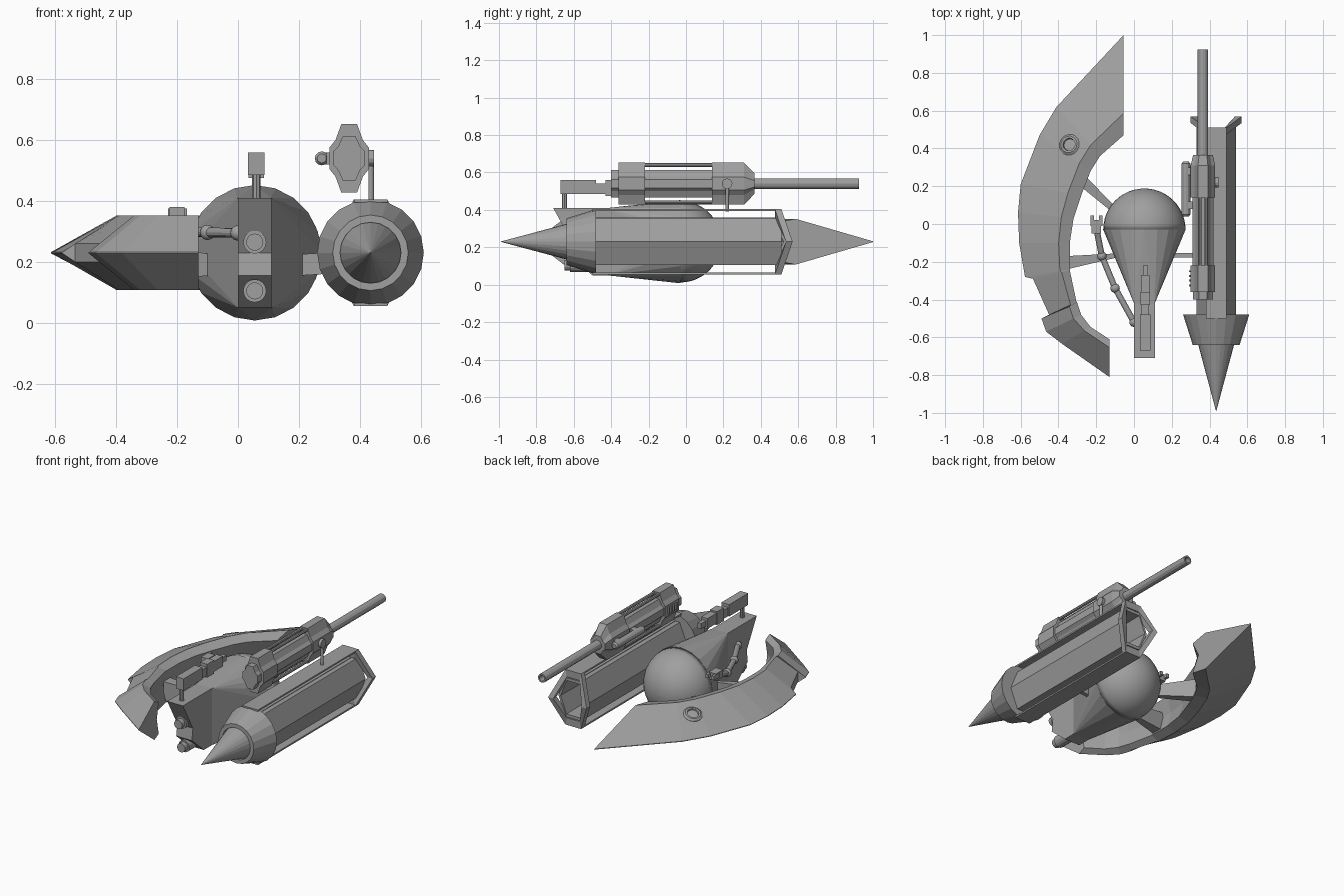
import bpy
import bmesh
from math import sin, cos, pi
from mathutils import Vector

default_cube = bpy.data.objects.get("Cube")
if default_cube:
    bpy.data.objects.remove(default_cube)

hull_grey = bpy.data.materials.new("hull_grey")
hull_grey.use_nodes = True
GREY = (0.35, 0.35, 0.35, 1)
hull_grey.diffuse_color = GREY
hull_grey.node_tree.nodes["Principled BSDF"].inputs["Base Color"].default_value = GREY


def finish(name, bm, smooth=False):
    """Turn a bmesh into a named, coloured object."""
    bmesh.ops.recalc_face_normals(bm, faces=bm.faces)
    mesh = bpy.data.meshes.new(name)
    bm.to_mesh(mesh)
    bm.free()
    mesh.materials.append(hull_grey)
    for poly in mesh.polygons:
        poly.use_smooth = smooth
    obj = bpy.data.objects.new(name, mesh)
    bpy.context.collection.objects.link(obj)
    return obj


def loft(name, rings, caps=True, smooth=False, closed=False):
    """Skin a list of equal-length point rings."""
    bm = bmesh.new()
    rows = [[bm.verts.new(p) for p in ring] for ring in rings]
    pairs = list(zip(rows, rows[1:]))
    if closed:
        pairs.append((rows[-1], rows[0]))
    for a, b in pairs:
        for i in range(len(a)):
            j = (i + 1) % len(a)
            bm.faces.new((a[i], a[j], b[j], b[i]))
    if caps and not closed:
        bm.faces.new(rows[0])
        bm.faces.new(rows[-1])
    return finish(name, bm, smooth)


def along_y(section, centre, steps):
    """Rings of an x/z section at (y, x scale, z scale) steps."""
    cx, cz = centre
    return [[(cx + x * sx, y, cz + z * sz) for x, z in section] for y, sx, sz in steps]


def circle(n):
    return [(cos(2 * pi * i / n), sin(2 * pi * i / n)) for i in range(n)]


def lathe(name, centre, profile, n=24, smooth=False):
    return loft(name, along_y(circle(n), centre, [(y, r, r) for y, r in profile]), smooth=smooth)


def rod(name, a, b, r1, r2=None, n=12):
    """Straight round bar between two points."""
    a, b = Vector(a), Vector(b)
    turn = (b - a).to_track_quat("Z", "Y")
    ends = ((a, r1), (b, r1 if r2 is None else r2))
    return loft(name, [[p + turn @ Vector((c * r, s * r, 0)) for c, s in circle(n)] for p, r in ends])


def box(name, low, high):
    (x, y, z), (u, v, w) = low, high
    return loft(name, [[(x, t, z), (u, t, z), (u, t, w), (x, t, w)] for t in (y, v)])


def ball(name, centre, r):
    bm = bmesh.new()
    bmesh.ops.create_uvsphere(bm, u_segments=16, v_segments=10, radius=r)
    bmesh.ops.translate(bm, verts=bm.verts, vec=centre)
    return finish(name, bm, True)


# Engine pod: spike, collar, hollow six-sided hull, plates and flared exhaust frame
POD = (0.435, 0.23)
lathe("pod_spike", POD, [(-0.99, 0.001), (-0.62, 0.1)])
lathe("pod_collar", POD, [(-0.6, 0.1), (-0.64, 0.1), (-0.64, 0.124), (-0.48, 0.175), (-0.48, 0.1)], 20)
HEX = [(0.055, 0.125), (0.105, 0), (0.055, -0.125), (-0.055, -0.125), (-0.105, 0), (-0.055, 0.125)]
loft("pod_hull", along_y(HEX, POD, [(-0.5, 1, 1), (0.51, 1, 1), (0.51, 0.85, 0.85), (0.2, 0.8, 0.8)]))
for side, label in ((1, "top"), (-1, "bottom")):
    z = POD[1] + side * 0.17
    box("pod_%s_plate" % label, (0.38, -0.5, z - 0.005), (0.49, 0.5, z + 0.005))
    box("pod_%s_spine" % label, (0.41, -0.5, POD[1] + side * 0.12 - 0.004),
        (0.46, 0.5, POD[1] + side * 0.12 + 0.008))


def frame_ring(wide, tall, top, y):
    pts = []
    for x, z in HEX:
        edge = z == 0
        pts.append((POD[0] + (x / 0.105 * wide if edge else x / 0.055 * top),
                    y + (0.06 if edge else 0), POD[1] + z / 0.125 * tall))
    return pts


loft("exhaust_frame", [frame_ring(0.135, 0.175, 0.055, 0.475), frame_ring(0.135, 0.175, 0.055, 0.51),
                       frame_ring(0.1, 0.13, 0.045, 0.51), frame_ring(0.1, 0.13, 0.045, 0.475)], closed=True)

# Large gun above the pod
GUN = (0.365, 0.54)
corner = [(0.026, 0.112), (0.045, 0.06), (0.065, 0.035)]
half = corner + [(x, -z) for x, z in reversed(corner)]
gun_section = half + [(-x, -z) for x, z in half]
loft("gun_body", along_y(gun_section, GUN, [
    (-0.4, 0.8, 0.65), (-0.36, 0.8, 0.65), (-0.36, 1, 1), (-0.22, 1, 1), (-0.22, 0.85, 0.65),
    (0.14, 0.85, 0.65), (0.14, 1, 1), (0.31, 1, 1), (0.365, 0.8, 0.5)]))
for side, label in ((1, "top"), (-1, "bottom")):
    for x in (-0.017, 0.017):
        z = GUN[1] + side * 0.1
        rod("gun_%s_rail" % label, (GUN[0] + x, -0.23, z), (GUN[0] + x, 0.15, z), 0.01, n=8)
lathe("gun_barrel", GUN, [(0.35, 0.028), (0.925, 0.028), (0.925, 0.018), (0.8, 0.018)], 12)
lathe("gun_scope", (0.275, GUN[1]), [(0.04, 0.015), (0.05, 0.023), (0.32, 0.023), (0.33, 0.015)], 12)
for y in (0.1, 0.28):
    box("scope_bracket", (0.28, y - 0.02, 0.52), (0.315, y + 0.02, 0.56))
for i in range(4):
    y = -0.33 + i * 0.025
    box("gun_side_fin", (0.29, y, 0.52), (0.32, y + 0.01, 0.56))
rod("gun_mount_post", (0.437, 0.22, 0.39), (0.437, 0.22, 0.54), 0.009)
rod("gun_mount_pivot", (0.41, 0.22, 0.54), (0.447, 0.22, 0.54), 0.028)

# Cockpit: dome at the back, tapering hull and raked nose
CAB = (0.055, 0.23)
R = 0.218
lathe("cockpit_dome", CAB, [(-0.03 + R * sin(a * pi / 24), max(R * cos(a * pi / 24), 0.001))
                            for a in range(13)], 32, True)
bm = bmesh.new()
for c, s in circle(20):
    bm.verts.new((CAB[0] + R * c, -0.03, CAB[1] + R * s * 1.02))
for x in (0, 0.11):
    for z in (0.05, 0.41):
        bm.verts.new((x, -0.42, z))
bmesh.ops.convex_hull(bm, input=bm.verts)
finish("cockpit_hull", bm)
nose = [(-0.4, 0.41), (-0.71, 0.41), (-0.61, 0.23), (-0.62, 0.155), (-0.5, 0.05), (-0.4, 0.05)]
loft("cockpit_nose", [[(x, y, z) for y, z in nose] for x in (0, 0.11)])
for z, front in ((0.265, -0.68), (0.105, -0.65)):
    lathe("nose_lamp", (CAB[0], z), [(-0.52, 0.038), (front + 0.03, 0.038), (front + 0.03, 0.028),
                                     (front, 0.028)], 16)

# Small gun on the nose
rod("nose_gun_post", (0.06, -0.65, 0.4), (0.06, -0.65, 0.49), 0.014, n=8)
for y, end, wide, low, high in ((-0.67, -0.48, 0.027, 0.485, 0.56), (-0.48, -0.43, 0.02, 0.485, 0.54),
                                (-0.43, -0.36, 0.025, 0.475, 0.56), (-0.36, -0.27, 0.022, 0.485, 0.55),
                                (-0.27, -0.22, 0.013, 0.5, 0.535)):
    box("nose_gun_block", (0.06 - wide, y, low), (0.06 + wide, end, high))

# Crescent blade: outer edge x, y, inner edge x, y, half thickness of the outer edge
stations = [
    (-0.055, 1, -0.055, 0.47, 0.002), (-0.41, 0.62, -0.18, 0.36, 0.002), (-0.5, 0.47, -0.23, 0.28, 0.002),
    (-0.6, 0.21, -0.28, 0.15, 0.002), (-0.614, 0.06, -0.32, 0.03, 0.002),
    (-0.608, -0.1, -0.34, -0.1, 0.002), (-0.577, -0.28, -0.34, -0.24, 0.002),
    (-0.535, -0.29, -0.34, -0.245, 0.03), (-0.445, -0.49, -0.305, -0.41, 0.03),
    (-0.49, -0.5, -0.3, -0.42, 0.002), (-0.465, -0.57, -0.28, -0.48, 0.002),
    (-0.38, -0.635, -0.23, -0.545, 0.002), (-0.13, -0.81, -0.13, -0.61, 0.002)]
rings = []
for ox, oy, ix, iy, edge in stations:
    profile = [(0, edge), (0.78, 0.122), (1, 0.1), (0.9, 0), (1, -0.1), (0.78, -0.122), (0, -edge)]
    rings.append([(ox + (ix - ox) * t, oy + (iy - oy) * t, 0.23 + h) for t, h in profile])
loft("crescent_blade", rings)

# Round port on the blade's slope
base = Vector((-0.335, 0.415, 0.29))
normal = Vector((-0.32, 0.22, 0.92))
turn = normal.to_track_quat("Z", "Y")
loft("blade_port", [[base + turn @ Vector((c * r, s * r, h)) for c, s in circle(16)]
                    for r, h in ((0.057, -0.02), (0.057, 0.02), (0.045, 0.03), (0.034, 0.03), (0.03, 0.012))])


# Struts joining the cockpit to the blade and the pod
def strut(name, a, b, wide_a, wide_b, tall_a, tall_b):
    a, b = Vector(a), Vector(b)
    side = (b - a).cross(Vector((0, 0, 1))).normalized()
    loft(name, [[p + side * w * i + Vector((0, 0, h * j)) for i, j in ((-1, -1), (1, -1), (1, 1), (-1, 1))]
                for p, w, h in ((a, wide_a, tall_a), (b, wide_b, tall_b))])


strut("front_blade_strut", (-0.08, -0.165, 0.19), (-0.36, -0.205, 0.2), 0.01, 0.035, 0.035, 0.06)
strut("rear_blade_strut", (-0.1, 0.07, 0.2), (-0.28, 0.235, 0.2), 0.015, 0.03, 0.035, 0.06)
strut("pod_strut", (0.2, -0.165, 0.19), (0.36, -0.165, 0.2), 0.012, 0.012, 0.035, 0.035)

# Jointed arm ending in a small grip
joints = [(0, -0.52, 0.295), (-0.1, -0.34, 0.297), (-0.17, -0.17, 0.3), (-0.2, -0.02, 0.345)]
for start, end in zip(joints, joints[1:]):
    rod("arm_segment", start, end, 0.016)
    ball("arm_joint", start, 0.025)
box("arm_wrist", (-0.225, -0.05, 0.335), (-0.175, 0.02, 0.38))
for x in (-0.23, -0.185):
    box("arm_finger", (x, -0.01, 0.35), (x + 0.018, 0.045, 0.375))
